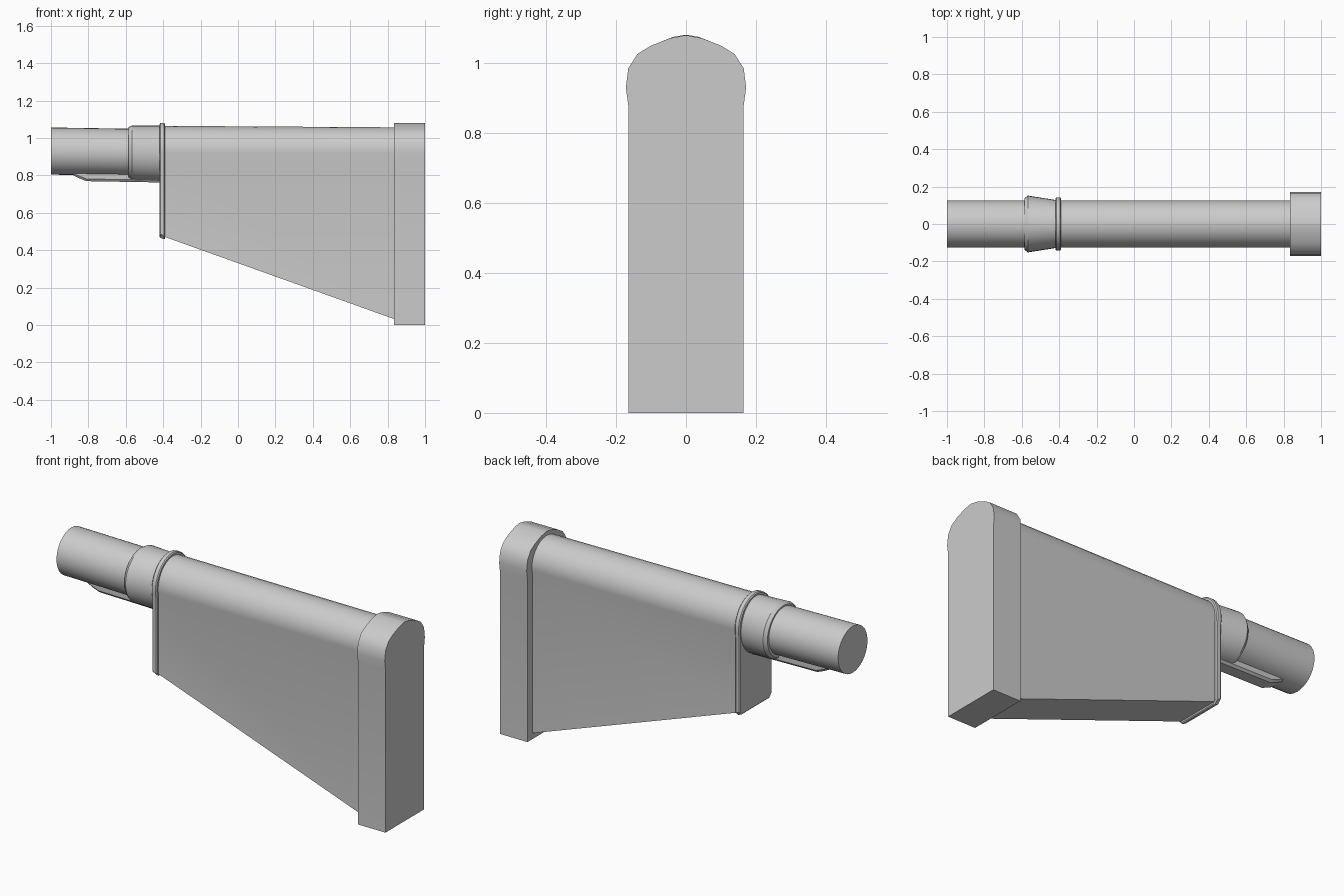
import bpy, bmesh
from math import sin, cos, pi, radians

if "Cube" in bpy.data.objects:
    bpy.data.objects.remove(bpy.data.objects["Cube"])


def loft(name, sections, angle=32):
    """Skin matching loops of points and cap both ends."""
    bm = bmesh.new()
    rings = [[bm.verts.new(p) for p in s] for s in sections]
    n = len(rings[0])
    for a, b in zip(rings, rings[1:]):
        for i in range(n):
            j = (i + 1) % n
            bm.faces.new((a[i], a[j], b[j], b[i]))
    bm.faces.new(rings[0])
    bm.faces.new(rings[-1])
    bmesh.ops.recalc_face_normals(bm, faces=bm.faces)
    mesh = bpy.data.meshes.new(name)
    bm.to_mesh(mesh)
    bm.free()
    obj = bpy.data.objects.new(name, mesh)
    bpy.context.collection.objects.link(obj)
    bpy.ops.object.select_all(action='DESELECT')
    obj.select_set(True)
    bpy.context.view_layer.objects.active = obj
    bpy.ops.object.shade_smooth_by_angle(angle=radians(angle))
    return obj


def ellipse(x, zc, ry, rz, n=32):
    return [(x, ry * cos(2 * pi * i / n), zc + rz * sin(2 * pi * i / n)) for i in range(n)]


def mirrored(x, half):
    """Full loop from right-half (y, z) points, bottom to top, off the centre line."""
    return [(x, y, z) for y, z in half] + [(x, -y, z) for y, z in reversed(half)]


def slab(x, bottom, side, r, top, zc=0.93, chamfer=0.0, n=10):
    """Straight-sided section with a rounded, slightly bulging head."""
    half = [(side - chamfer, bottom), (side, bottom + max(chamfer, 0.001))]
    for i in range(n):
        a = -0.3 + (pi / 2 - 0.06 + 0.3) * i / (n - 1)
        half.append((max(r * cos(a), side if a < 0 else 0), zc + (top - zc) * sin(a)))
    return mirrored(x, half)


# Wedge-shaped stock body
loft("stock_body", [slab(-0.40, 0.474, 0.122, 0.127, 1.065),
                    slab(0.84, 0.03, 0.122, 0.127, 1.057)])

# Butt pad
pad = [(0.165, 0), (0.165, 0.88), (0.172, 0.93), (0.165, 0.985), (0.139, 1.026),
       (0.1, 1.05), (0.046, 1.071), (0.004, 1.079)]
loft("butt_pad", [mirrored(0.835, pad), mirrored(1.0, pad)])

# Front collar plate with softened edges
loft("front_collar", [slab(-0.420, 0.472, 0.134, 0.138, 1.074, chamfer=0.02),
                      slab(-0.415, 0.466, 0.138, 0.143, 1.080, chamfer=0.02),
                      slab(-0.395, 0.458, 0.138, 0.143, 1.080, chamfer=0.02),
                      slab(-0.390, 0.462, 0.134, 0.138, 1.074, chamfer=0.02)])

# Flared sleeve ahead of the collar
loft("sleeve", [ellipse(-0.585, 0.920, 0.138, 0.137),
                ellipse(-0.568, 0.920, 0.152, 0.146),
                ellipse(-0.41, 0.914, 0.127, 0.152)], 25)

# Buffer tube
loft("buffer_tube", [ellipse(-1.0, 0.930, 0.126, 0.126),
                     ellipse(-0.5, 0.922, 0.126, 0.126)])

# Guide rail under the tube, ramped at the front
rail = [(-0.88, 0.800), (-0.85, 0.785), (-0.81, 0.769), (-0.41, 0.762)]
loft("guide_rail", [[(x, -0.042, 0.84), (x, -0.042, z + 0.012), (x, -0.032, z),
                     (x, 0.032, z), (x, 0.042, z + 0.012), (x, 0.042, 0.84)]
                    for x, z in rail], 20)
